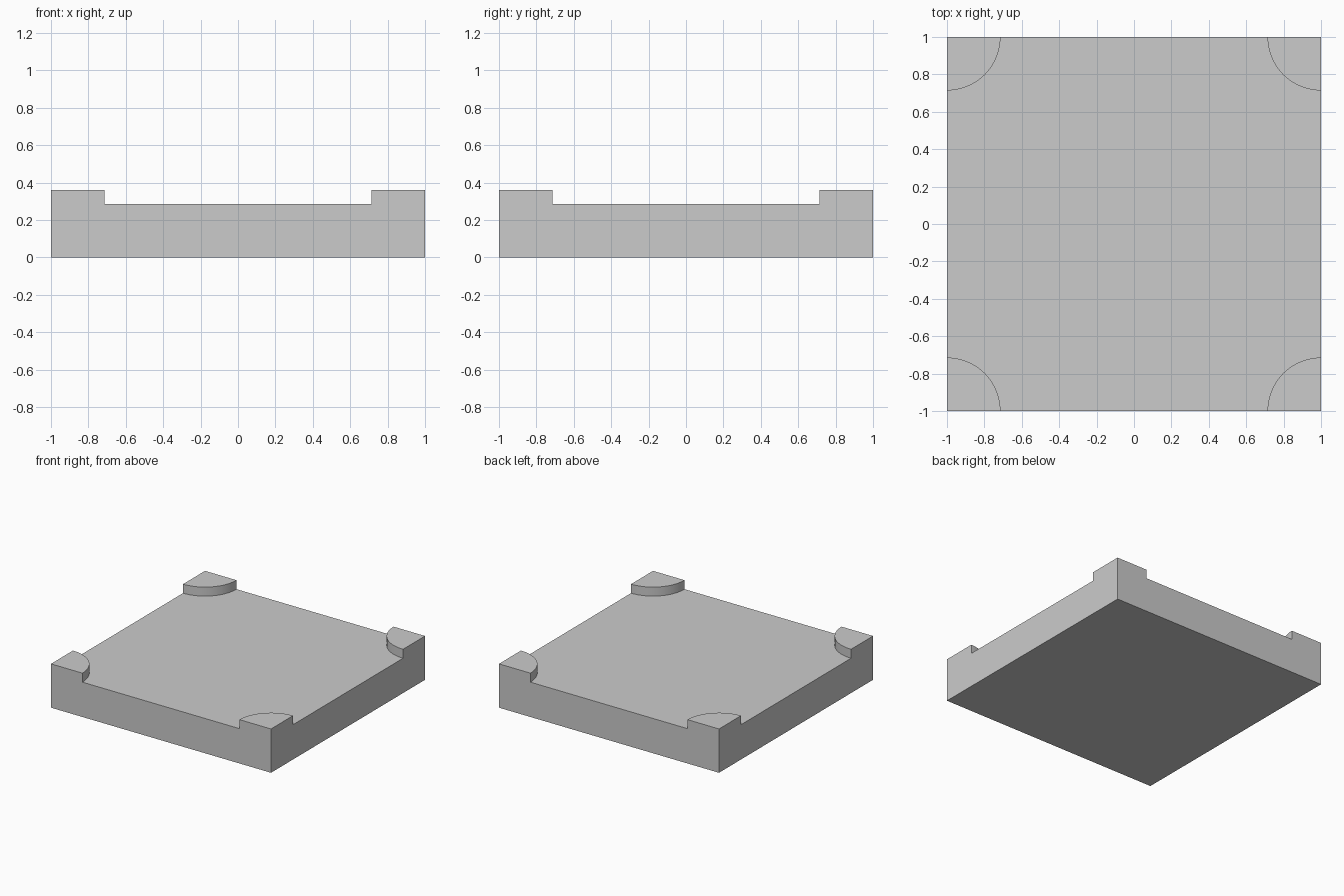
import bpy, bmesh
from math import radians, cos, sin, pi
from mathutils import Vector, Matrix

if "Cube" in bpy.data.objects:
    bpy.data.objects.remove(bpy.data.objects["Cube"])

RADIUS, SLAB_H, TOP_H, STEPS = 0.286, 0.286, 0.36, 20

bm = bmesh.new()

# Plan: one plate with a quarter circle bitten out of each corner, plus the quarter discs
plate_loop = []
for k in range(4):
    turn = Matrix.Rotation(k * pi / 2, 3, 'Z')
    corner = bm.verts.new(turn @ Vector((1, 1, 0)))
    arc = []
    for i in range(STEPS + 1):
        a = 1.5 * pi - i / STEPS * pi / 2
        arc.append(bm.verts.new(turn @ Vector((1 + RADIUS * cos(a), 1 + RADIUS * sin(a), 0))))
    bm.faces.new([corner] + arc[::-1])
    plate_loop += arc
bm.faces.new(plate_loop)


def raise_faces(faces, height, keep):
    geom = bmesh.ops.extrude_face_region(bm, geom=faces, use_keep_orig=keep)["geom"]
    verts = [g for g in geom if isinstance(g, bmesh.types.BMVert)]
    bmesh.ops.translate(bm, verts=verts, vec=(0, 0, height))
    return [g for g in geom if isinstance(g, bmesh.types.BMFace)]


# Slab, then the raised corner pads
tops = raise_faces(bm.faces[:], SLAB_H, True)
pads = [f for f in tops if f.calc_center_median().length > 0.8]
raise_faces(pads, TOP_H - SLAB_H, False)

# Merge coplanar pieces of the walls and underside
bmesh.ops.recalc_face_normals(bm, faces=bm.faces[:])
bmesh.ops.dissolve_limit(bm, angle_limit=radians(1), verts=bm.verts[:], edges=bm.edges[:])

mesh = bpy.data.meshes.new("slab_with_corner_pads")
bm.to_mesh(mesh)
bm.free()
slab = bpy.data.objects.new("slab_with_corner_pads", mesh)
bpy.context.collection.objects.link(slab)

# Smooth pad curves, sharp corners
bpy.context.view_layer.objects.active = slab
slab.select_set(True)
bpy.ops.object.shade_smooth_by_angle(angle=radians(30))
